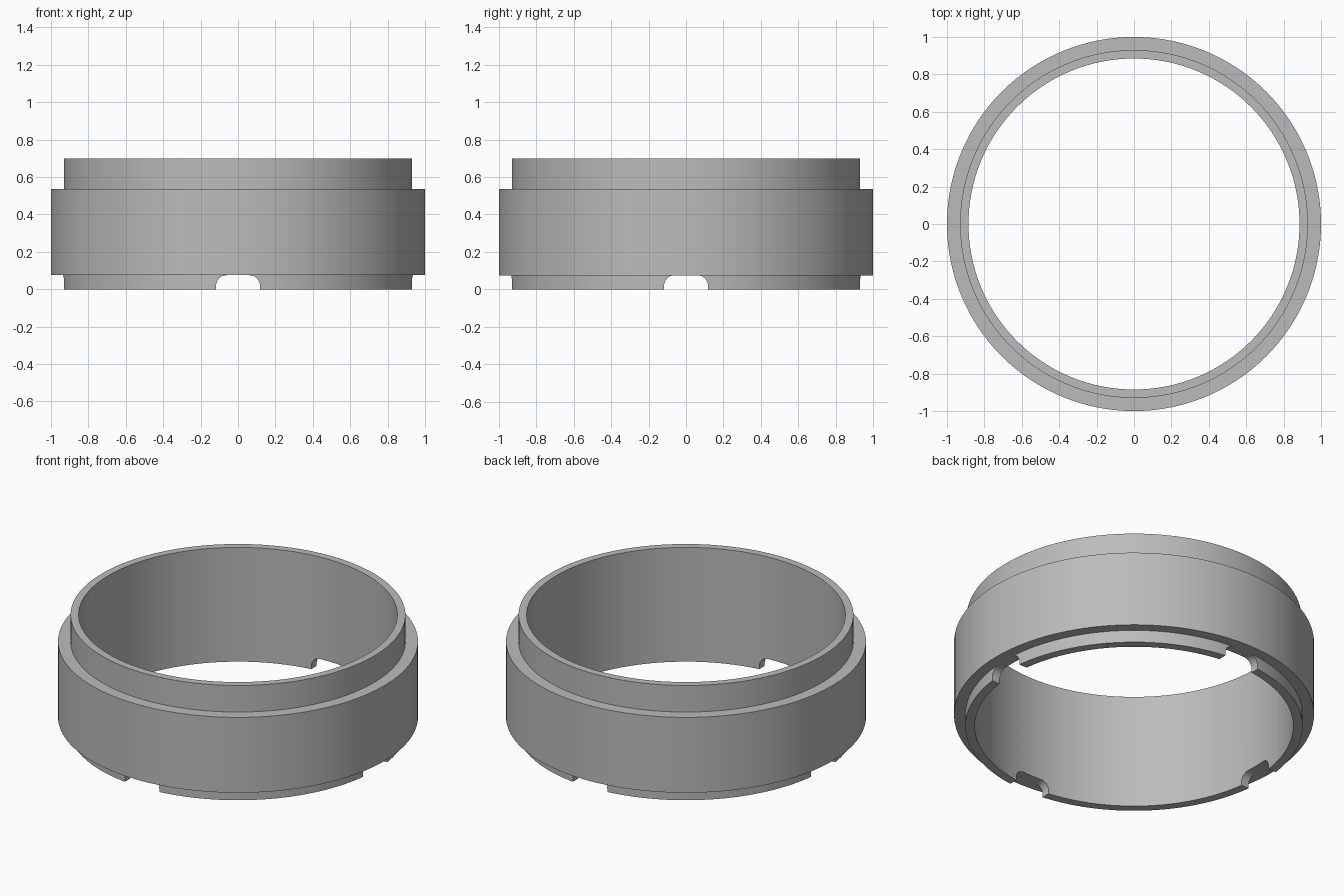
import bpy, bmesh, math

cube = bpy.data.objects.get("Cube")
if cube:
    bpy.data.objects.remove(cube, do_unlink=True)

SEGMENTS = 128
INNER, TOP_R, OUTER, LIP_R = 0.885, 0.93, 1.0, 0.937
LIP_Z, STEP_Z, TOP_Z = 0.075, 0.537, 0.70

grey = bpy.data.materials.new("plain grey")
grey.use_nodes = True
colour = (0.5, 0.5, 0.5, 1)
grey.diffuse_color = colour
grey.node_tree.nodes["Principled BSDF"].inputs["Base Color"].default_value = colour


def make_object(name, bm):
    bmesh.ops.recalc_face_normals(bm, faces=bm.faces[:])
    mesh = bpy.data.meshes.new(name)
    bm.to_mesh(mesh)
    bm.free()
    mesh.materials.append(grey)
    obj = bpy.data.objects.new(name, mesh)
    bpy.context.collection.objects.link(obj)
    return obj


def lathe(name, profile):
    """Spin a closed (radius, height) profile about the z axis."""
    bm = bmesh.new()
    rings = []
    for i in range(SEGMENTS):
        a = math.tau * i / SEGMENTS
        rings.append([bm.verts.new((r * math.cos(a), r * math.sin(a), z))
                      for r, z in profile])
    for i, ring in enumerate(rings):
        following = rings[(i + 1) % SEGMENTS]
        for j in range(len(profile)):
            k = (j + 1) % len(profile)
            bm.faces.new((ring[j], following[j], following[k], ring[k]))
    return make_object(name, bm)


def notch_cutter(name, angle, half=0.117, radius=0.055):
    """Round-shouldered bar reaching outwards through the lip."""
    outline = [(half, -0.1)]
    for i in range(9):
        a = math.pi / 2 * i / 8
        outline.append((half - radius + radius * math.cos(a),
                        LIP_Z - radius + radius * math.sin(a)))
    outline += [(-x, z) for x, z in reversed(outline)]
    bm = bmesh.new()
    c, s = math.cos(angle), math.sin(angle)
    ends = [[bm.verts.new((d * c - x * s, d * s + x * c, z)) for x, z in outline]
            for d in (0.7, 1.2)]
    for loop in ends:
        bm.faces.new(loop)
    for j in range(len(outline)):
        k = (j + 1) % len(outline)
        bm.faces.new((ends[0][j], ends[0][k], ends[1][k], ends[1][j]))
    cutter = make_object(name, bm)
    cutter.hide_render = True
    return cutter


# Stepped ring with upper collar and lower lip
ring = lathe("stepped_ring", [
    (INNER, 0), (LIP_R, 0), (LIP_R, LIP_Z), (OUTER, LIP_Z),
    (OUTER, STEP_Z), (TOP_R, STEP_Z), (TOP_R, TOP_Z), (INNER, TOP_Z)])
bpy.context.view_layer.objects.active = ring
ring.select_set(True)

# Four notches through the lower lip
for i in range(4):
    cutter = notch_cutter("notch_cutter", math.pi / 2 * i)
    cut = ring.modifiers.new("notch", 'BOOLEAN')
    cut.operation, cut.solver, cut.object = 'DIFFERENCE', 'EXACT', cutter
    bpy.ops.object.modifier_apply(modifier=cut.name)
    bpy.data.objects.remove(cutter, do_unlink=True)

bpy.ops.object.shade_smooth_by_angle(angle=math.radians(30))
